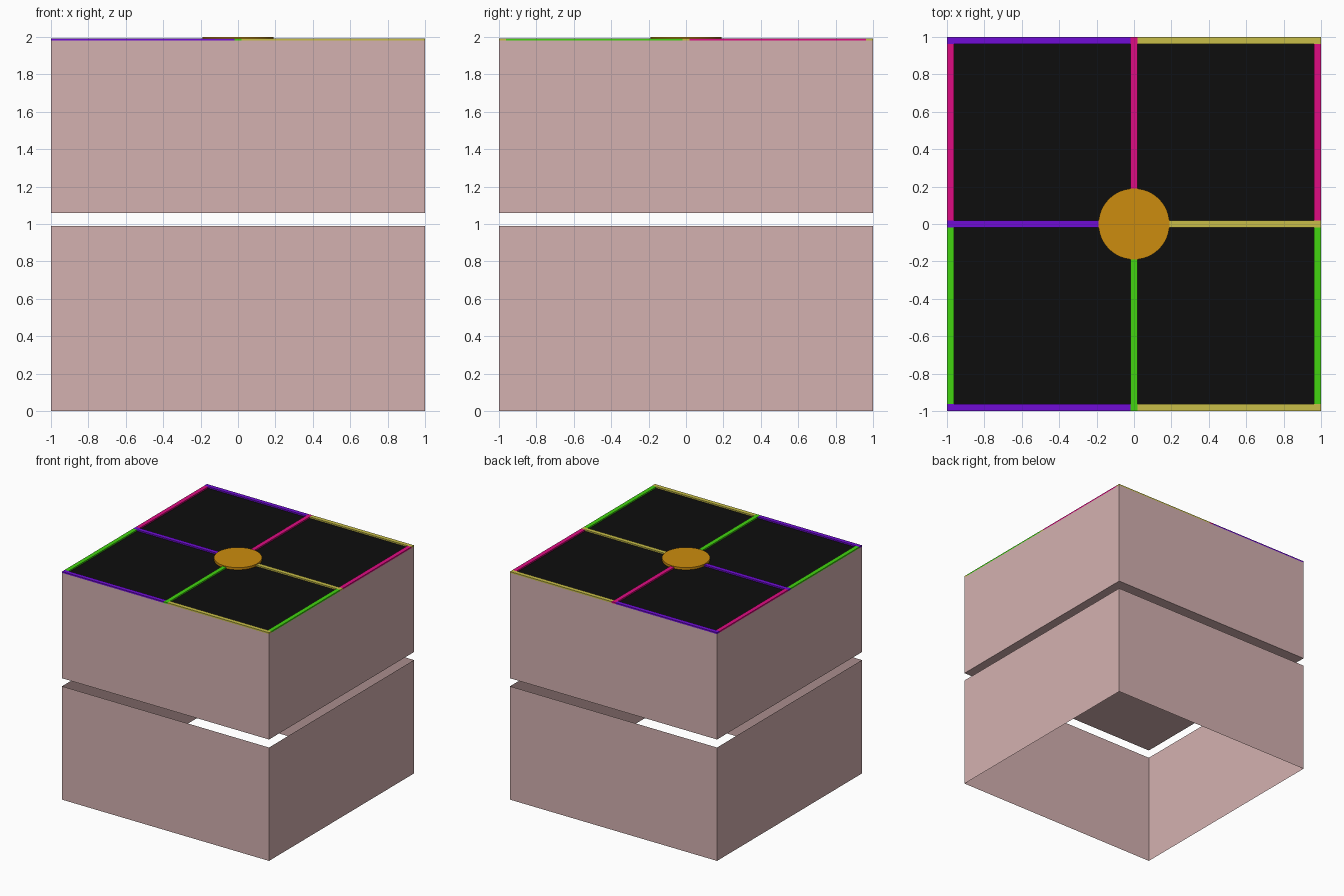
import bpy, bmesh

if "Cube" in bpy.data.objects:
    bpy.data.objects.remove(bpy.data.objects["Cube"])


def material(name, rgb):
    # display colour (0-255) to linear
    m = bpy.data.materials.new(name)
    m.diffuse_color = [((c / 255 + 0.055) / 1.055) ** 2.4 for c in rgb] + [1]
    m.use_nodes = True
    m.node_tree.nodes["Principled BSDF"].inputs["Base Color"].default_value = m.diffuse_color
    return m


pink_grey = material("dusty_pink", (212, 177, 176))
black = material("black", (13, 13, 13))
purple = material("purple", (112, 12, 214))
yellow = material("yellow", (200, 190, 72))
green = material("green", (66, 212, 16))
magenta = material("magenta", (222, 12, 130))
orange = material("orange", (204, 140, 14))


def box(name, x, y, z, mats, open_ends=False):
    bm = bmesh.new()
    bmesh.ops.create_cube(bm, size=1)
    for v in bm.verts:
        for i, (lo, hi) in enumerate((x, y, z)):
            v.co[i] = hi if v.co[i] > 0 else lo
    bm.normal_update()
    if open_ends:
        ends = [f for f in bm.faces if abs(f.normal.z) > 0.5]
        bmesh.ops.delete(bm, geom=ends, context='FACES_ONLY')
    for f in bm.faces:
        if len(mats) > 1 and f.normal.z > 0.5:
            f.material_index = 1
    me = bpy.data.meshes.new(name)
    bm.to_mesh(me)
    bm.free()
    for m in mats:
        me.materials.append(m)
    ob = bpy.data.objects.new(name, me)
    bpy.context.collection.objects.link(ob)
    return ob


TOP, BAR_TOP, W, H = 1.98, 1.992, 0.037, 0.0185

# Lower sleeve: four thin walls, open above and below
box("lower_sleeve", (-1, 1), (-1, 1), (0, 0.99), [pink_grey], open_ends=True)

# Upper block with a black top
box("upper_block", (-1, 1), (-1, 1), (1.06, TOP), [pink_grey, black])

# Bars running left to right
for row, y in (("front", (-1, -1 + W)), ("middle", (-H, H)), ("back", (1 - W, 1))):
    box(row + "_bar_left", (-1, -H), y, (TOP, BAR_TOP), [purple])
    box(row + "_bar_right", (H, 1), y, (TOP, BAR_TOP), [yellow])

# Bars running front to back; the outer ones fit between the cross bars
for col, x, end in (("left", (-1, -1 + W), 1 - W), ("centre", (-H, H), 1),
                    ("right", (1 - W, 1), 1 - W)):
    start = 0 if col == "centre" else H
    box(col + "_bar_front", x, (-end, -start), (TOP, BAR_TOP), [green])
    box(col + "_bar_back", x, (start, end), (TOP, BAR_TOP), [magenta])

# Central disc
bpy.ops.mesh.primitive_cylinder_add(vertices=48, radius=0.19, depth=2 - TOP,
                                    location=(0, 0, (2 + TOP) / 2))
disc = bpy.context.object
disc.name = "centre_disc"
disc.data.materials.append(orange)
bpy.ops.object.shade_smooth_by_angle()
